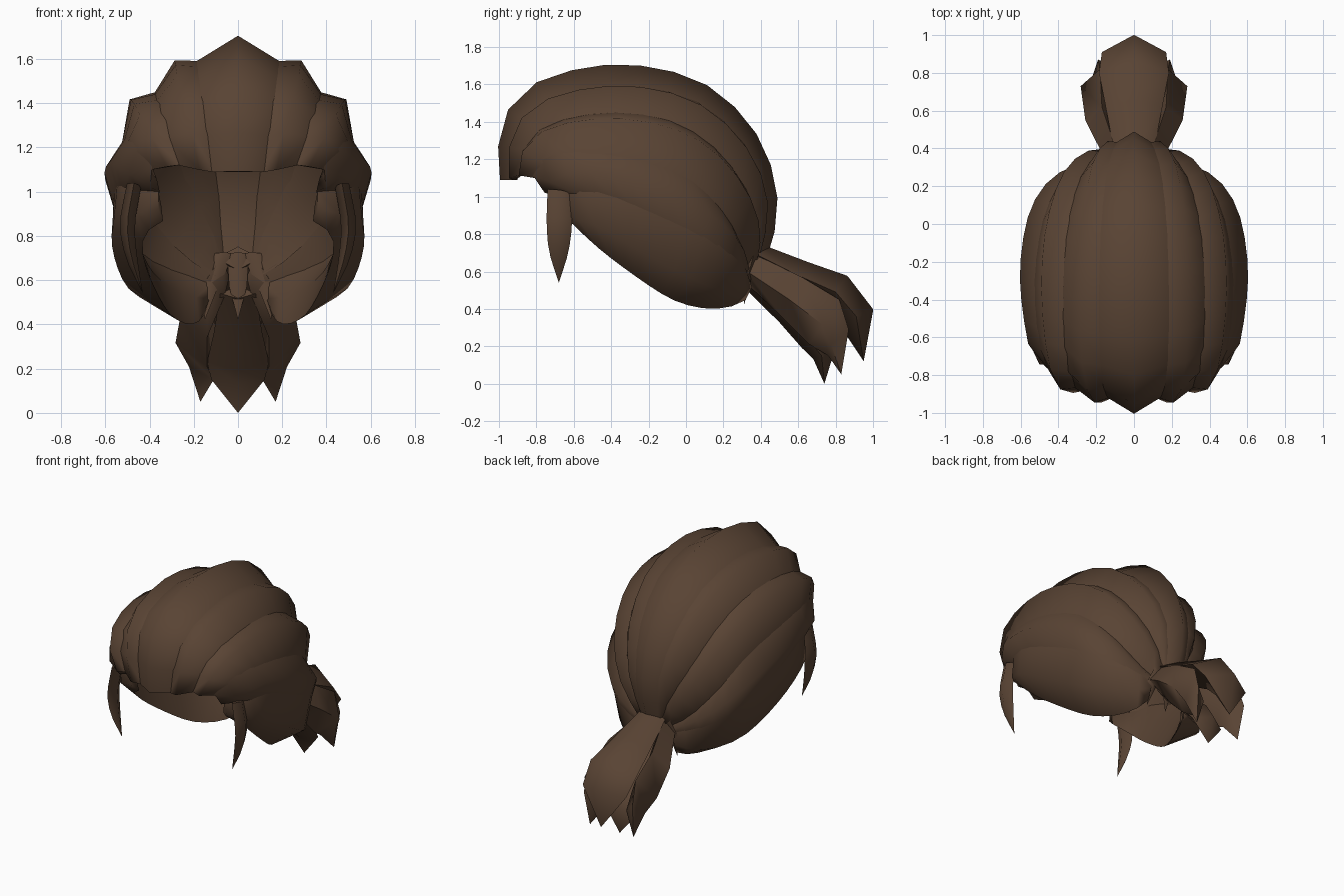
import bpy, bmesh, math
from mathutils import Vector

if "Cube" in bpy.data.objects:
    bpy.data.objects.remove(bpy.data.objects["Cube"])

brown = bpy.data.materials.new("brown_hair")
brown.diffuse_color = (0.10, 0.057, 0.034, 1)
brown.use_nodes = True
brown.node_tree.nodes["Principled BSDF"].inputs["Base Color"].default_value = brown.diffuse_color


def resample(points, count):
    """Smooth curve through the points, evenly spaced."""
    p = [Vector(q) for q in points]
    p = [2 * p[0] - p[1]] + p + [2 * p[-1] - p[-2]]
    dense = []
    for i in range(1, len(p) - 2):
        a, b, c, d = p[i - 1:i + 3]
        for k in range(20):
            t = k / 20
            dense.append(0.5 * (2 * b + (c - a) * t + (2 * a - 5 * b + 4 * c - d) * t * t
                                + (3 * b - a - 3 * c + d) * t ** 3))
    dense.append(p[-2])
    run = [0]
    for a, b in zip(dense, dense[1:]):
        run.append(run[-1] + (b - a).length)
    out, j = [], 0
    for i in range(count):
        s = run[-1] * i / (count - 1)
        while j < len(run) - 2 and run[j + 1] < s:
            j += 1
        f = (s - run[j]) / max(run[j + 1] - run[j], 1e-9)
        out.append(dense[j].lerp(dense[j + 1], min(f, 1)))
    return out


def flip(points):
    return [(-x, y, z) for x, y, z in points]


def lock(name, edge_a, edge_b, centre, bulge=0.62, inner=0.15, count=0, skew=0.5, widen=0):
    """Diamond-section lock between two edge curves, ridged away from centre."""
    a = resample(edge_a, count) if count else [Vector(q) for q in edge_a]
    b = resample(edge_b, count) if count else [Vector(q) for q in edge_b]
    n = len(a)
    mids = [(u + v) / 2 for u, v in zip(a, b)]
    normals = [(b[i] - a[i]).cross(mids[min(i + 1, n - 1)] - mids[max(i - 1, 0)]).normalized()
               for i in range(n)]
    h = n // 2
    sign = 1 if normals[h].dot(mids[h] - Vector(centre)) > 0 else -1
    bm = bmesh.new()
    rings = []
    for u, v, m, nor in zip(a, b, mids, normals):
        w = (v - u).length / 2 * sign
        # edges tuck sideways and inward under the neighbouring locks
        side, tuck = (v - u) * widen, nor * w * widen
        ring = (u - side - tuck, u.lerp(v, skew) + nor * w * bulge,
                v + side - tuck, m - nor * w * inner)
        rings.append([bm.verts.new(q) for q in ring])
    for r, s in zip(rings, rings[1:]):
        for k in range(4):
            bm.faces.new((r[k], r[(k + 1) % 4], s[(k + 1) % 4], s[k]))
    bm.faces.new(rings[0])
    bm.faces.new(rings[-1][::-1])
    bmesh.ops.remove_doubles(bm, verts=bm.verts, dist=0.0005)
    bmesh.ops.recalc_face_normals(bm, faces=bm.faces)
    me = bpy.data.meshes.new(name)
    bm.to_mesh(me)
    bm.free()
    me.polygons.foreach_set("use_smooth", [True] * len(me.polygons))
    me.set_sharp_from_angle(angle=math.radians(80))
    me.materials.append(brown)
    ob = bpy.data.objects.new(name, me)
    bpy.context.collection.objects.link(ob)


def pair(name, a, b, centre, **kw):
    lock(name + "_right", a, b, centre, **kw)
    lock(name + "_left", flip(a), flip(b), centre, **kw)


# Partings between the swept-back locks, front hairline to gather
part_1 = [(.12, -.92, 1.09), (.15, -.905, 1.33), (.18, -.77, 1.50), (.19, -.45, 1.585),
          (.185, -.15, 1.57), (.17, .1, 1.48), (.14, .31, 1.28), (.1, .42, 1.05),
          (.08, .43, .85), (.06, .39, .66)]
part_2 = [(.27, -.88, 1.12), (.33, -.85, 1.28), (.37, -.7, 1.39), (.385, -.4, 1.44),
          (.37, -.1, 1.4), (.33, .12, 1.28), (.27, .28, 1.1), (.19, .36, .93),
          (.13, .38, .82), (.07, .38, .66)]
part_3 = [(.39, -.81, 1.1), (.47, -.75, 1.19), (.51, -.6, 1.23), (.53, -.3, 1.2),
          (.49, 0, 1.1), (.42, .17, .95), (.33, .26, .82), (.23, .30, .71), (.1, .33, .62)]
part_4 = [(.36, -.67, 1.0), (.5, -.62, 1.02), (.55, -.45, 1.02), (.56, -.2, .92),
          (.5, .1, .78), (.38, .25, .68), (.25, .31, .63), (.12, .33, .58)]
part_5 = [(.34, -.62, .87), (.43, -.55, .8), (.42, -.38, .66), (.33, -.1, .47),
          (.25, .08, .41), (.19, .22, .41), (.15, .32, .45)]

# Head locks
head = (0, -.2, .8)
lock("crown_lock", flip(part_1), part_1, head, count=15, widen=.02)
pair("upper_lock", part_1, part_2, head, bulge=.5, count=15, skew=.3, widen=.08)
pair("temple_lock", part_2, part_3, head, bulge=.55, count=15, skew=.27, widen=.08)
pair("side_lock", part_3, part_4, head, bulge=.46, count=15, widen=.08)
pair("lower_lock", part_4, part_5, head, bulge=.5, count=15, widen=.02)

# Hanging locks in front of the ears
pair("sideburn",
     [(.47, -.74, 1.04), (.5, -.745, .85), (.48, -.73, .7), (.43, -.68, .54)],
     [(.47, -.61, 1.02), (.5, -.61, .85), (.48, -.63, .7), (.43, -.68, .54)],
     (0, -.68, .8), bulge=.5, inner=.5, count=8)

# Ponytail locks
tail = (0, .66, .36)
top_edge = [(.10, .36, .70), (.15, .62, .57), (.185, .80, .49), (.17, .91, .36), (0, .95, .12)]
low_edge = [(.08, .33, .54), (.11, .53, .36), (.14, .66, .23), (.12, .725, .15), (0, .74, 0)]
lock("ponytail_top", flip(top_edge), top_edge, tail, bulge=.58, inner=.6)
lock("ponytail_bottom", flip(low_edge), low_edge, tail, bulge=.4, inner=.6)
pair("ponytail_side",
     [(.08, .35, .70), (.17, .62, .57), (.18, .82, .45), (.19, .87, .29), (.17, .83, .05)],
     [(.06, .33, .53), (.14, .53, .34), (.14, .66, .21), (.11, .76, .15), (.17, .83, .05)],
     tail, bulge=.85, inner=.4)

# Small pointed ends inside the gather
for i, x in enumerate((-.13, 0, .13)):
    lock("gather_tip_%d" % (i + 1),
         [(x * .5 - .05, .37, .72), (x - .04, .33, .57), (x * 1.15, .31, .42)],
         [(x * .5 + .05, .37, .72), (x + .04, .33, .57), (x * 1.15, .31, .42)],
         (x, .6, .55), bulge=.5, inner=.5)
